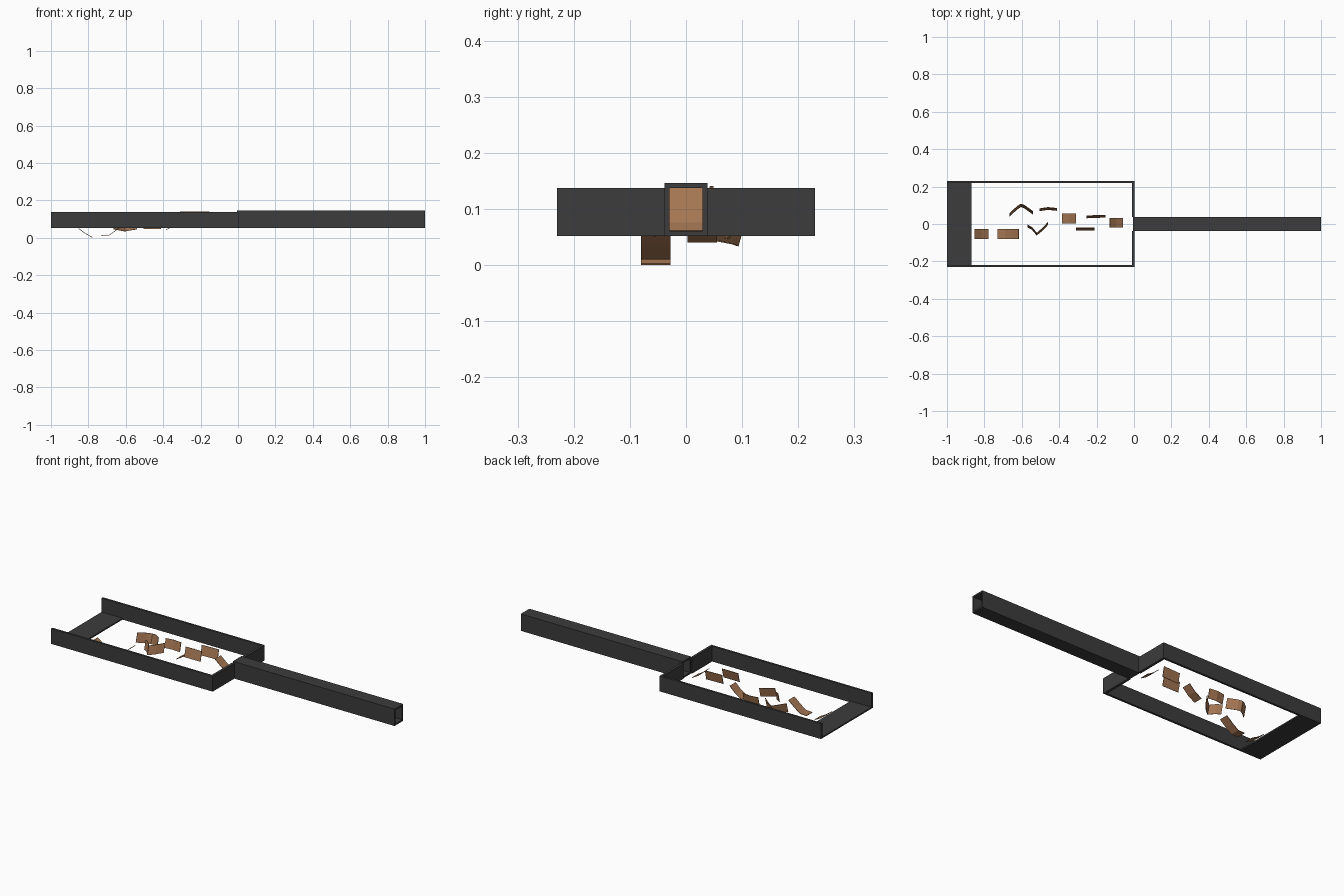
import bpy, bmesh
from mathutils import Vector

if "Cube" in bpy.data.objects:
    bpy.data.objects.remove(bpy.data.objects["Cube"])


def material(name, rgb):
    m = bpy.data.materials.new(name)
    m.diffuse_color = (*rgb, 1)
    m.use_nodes = True
    m.node_tree.nodes["Principled BSDF"].inputs["Base Color"].default_value = m.diffuse_color
    return m


STEEL = material("dark_grey", (0.045, 0.045, 0.045))
CHIP = material("cardboard_brown", (0.37, 0.18, 0.085))


def finish(bm, name, mat):
    bmesh.ops.recalc_face_normals(bm, faces=bm.faces)
    me = bpy.data.meshes.new(name)
    bm.to_mesh(me)
    bm.free()
    me.materials.append(mat)
    ob = bpy.data.objects.new(name, me)
    bpy.context.collection.objects.link(ob)
    return ob


def box(name, lo, hi, mat=STEEL):
    bm = bmesh.new()
    bmesh.ops.create_cube(bm, size=1)
    for v in bm.verts:
        v.co = Vector([lo[i] + (v.co[i] + 0.5) * (hi[i] - lo[i]) for i in range(3)])
    return finish(bm, name, mat)


def sheet(name, path, sweep):
    """Thin bent sheet: a polyline swept along a vector."""
    bm = bmesh.new()
    a = [bm.verts.new(p) for p in path]
    b = [bm.verts.new(Vector(p) + Vector(sweep)) for p in path]
    for i in range(len(path) - 1):
        bm.faces.new((a[i], a[i + 1], b[i + 1], b[i]))
    ob = finish(bm, name, CHIP)
    mod = ob.modifiers.new("thickness", "SOLIDIFY")
    mod.thickness = 0.003
    mod.offset = 0
    return ob


# Open-bottomed tray frame
Z0, Z1, T = 0.052, 0.138, 0.012
for side, s in (("front", -1), ("back", 1)):
    ya, yb = sorted((s * 0.23, s * (0.23 - T)))
    box(side + "_wall", (-1, ya, Z0), (0.004, yb, Z1))
    ya, yb = sorted((s * 0.038, s * (0.23 - T)))
    box("end_wall_" + side, (-0.01, ya, Z0), (0.004, yb, Z1))
box("outlet_plate", (-1, -0.218, Z0), (-0.87, 0.218, Z0 + 0.008))

# Hollow square feed tube, open at both ends
box("tube_floor", (-0.005, -0.038, 0.052), (1, 0.038, 0.061))
box("tube_roof", (-0.005, -0.038, 0.138), (1, 0.038, 0.147))
box("tube_front_side", (-0.005, -0.038, 0.061), (1, -0.029, 0.138))
box("tube_back_side", (-0.005, 0.029, 0.061), (1, 0.038, 0.138))

# Chips sloping along the tray (profile in x and z, swept across y)
W = 0.052
sloped = [
    (-0.08, [(-0.853, 0.05), (-0.815, 0.022), (-0.778, 0.002)]),
    (-0.08, [(-0.73, 0.012), (-0.69, 0.013), (-0.655, 0.038), (-0.617, 0.07)]),
    (0.003, [(-0.385, 0.042), (-0.345, 0.066), (-0.31, 0.10)]),
    (-0.02, [(-0.13, 0.12), (-0.095, 0.09), (-0.06, 0.07)]),
]
for i, (y, prof) in enumerate(sloped):
    sheet(f"sloped_chip_{i + 1}", [(x, y, z) for x, z in prof], (0, W, 0))

# Chips standing on edge (bottom path, swept upwards with a lean)
standing = [
    ([(-0.665, 0.042, 0.045), (-0.625, 0.079, 0.038), (-0.605, 0.092, 0.034),
      (-0.585, 0.085, 0.038), (-0.54, 0.052, 0.045)], (0, 0.015, 0.052)),
    ([(-0.57, -0.016, 0.052), (-0.545, -0.03, 0.052), (-0.52, -0.06, 0.052),
      (-0.49, -0.035, 0.055), (-0.46, -0.003, 0.06)], (0, 0.012, 0.05)),
    ([(-0.506, 0.07, 0.047), (-0.46, 0.077, 0.047), (-0.412, 0.072, 0.047)], (0, 0.012, 0.05)),
    ([(-0.31, -0.034, 0.088), (-0.21, -0.034, 0.088)], (0, 0.014, 0.053)),
    ([(-0.255, 0.032, 0.088), (-0.152, 0.036, 0.088)], (0, 0.012, 0.053)),
]
for i, (path, sweep) in enumerate(standing):
    sheet(f"standing_chip_{i + 1}", path, sweep)

# Sheet filling the feed tube
sheet("feed_chip", [(0.06, -0.029, 0.138), (0.1, -0.029, 0.075), (0.12, -0.029, 0.061)],
      (0, 0.058, 0))
